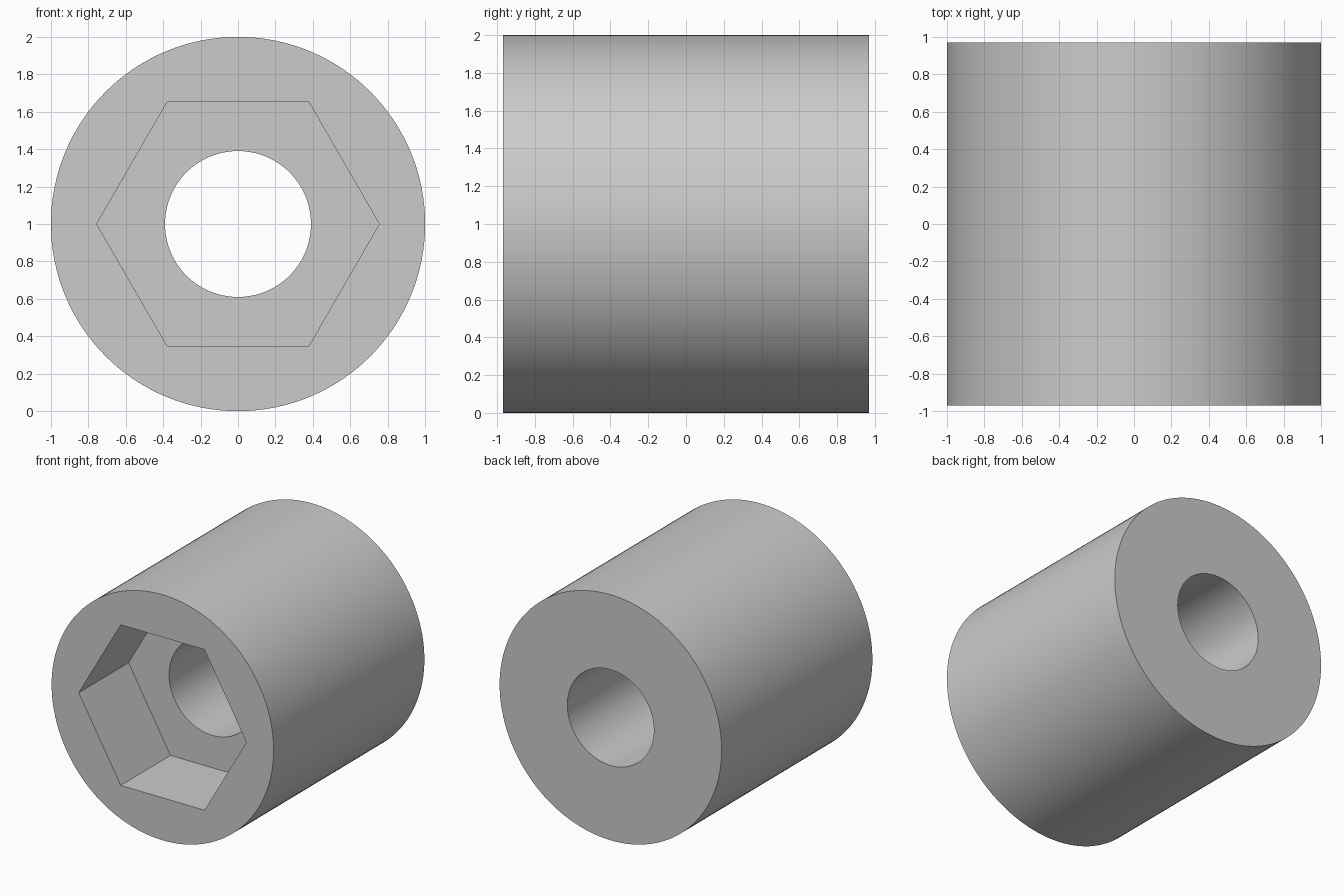
import bpy
import math

cube = bpy.data.objects.get("Cube")
if cube:
    bpy.data.objects.remove(cube, do_unlink=True)

LENGTH = 1.94
FRONT = -LENGTH / 2
POCKET_DEPTH = 0.64
OVERSHOOT = 0.2

grey = bpy.data.materials.new("plain grey")
grey.use_nodes = True
colour = (0.6, 0.6, 0.6, 1)
grey.diffuse_color = colour
grey.node_tree.nodes["Principled BSDF"].inputs["Base Color"].default_value = colour


def prism(name, sides, radius, y_start, y_end, spin=0.0):
    """Prism lying along y, centred at height 1."""
    bpy.ops.mesh.primitive_cylinder_add(
        vertices=sides, radius=radius, depth=y_end - y_start,
        location=(0, (y_start + y_end) / 2, 1),
        rotation=(math.pi / 2, spin, 0))
    obj = bpy.context.object
    obj.name = name
    obj.data.materials.append(grey)
    bpy.ops.object.transform_apply(location=True, rotation=True, scale=True)
    return obj


# Round body, through bore and hexagonal nut pocket in the front
bore = prism("bore_cutter", 96, 0.39, FRONT - OVERSHOOT, -FRONT + OVERSHOOT)
pocket = prism("hex_pocket_cutter", 6, 0.755, FRONT - OVERSHOOT,
               FRONT + POCKET_DEPTH, math.pi / 6)
body = prism("spacer_body", 128, 1.0, FRONT, -FRONT)

# Cut the openings, then drop the cutters
for cutter in (pocket, bore):
    cutter.hide_render = True
    mod = body.modifiers.new(cutter.name, 'BOOLEAN')
    mod.operation = 'DIFFERENCE'
    mod.solver = 'EXACT'
    mod.object = cutter
    bpy.ops.object.modifier_apply(modifier=mod.name)
for cutter in (pocket, bore):
    bpy.data.objects.remove(cutter, do_unlink=True)

# Smooth round walls, crisp edges
bpy.ops.object.shade_smooth_by_angle(angle=math.radians(30))
